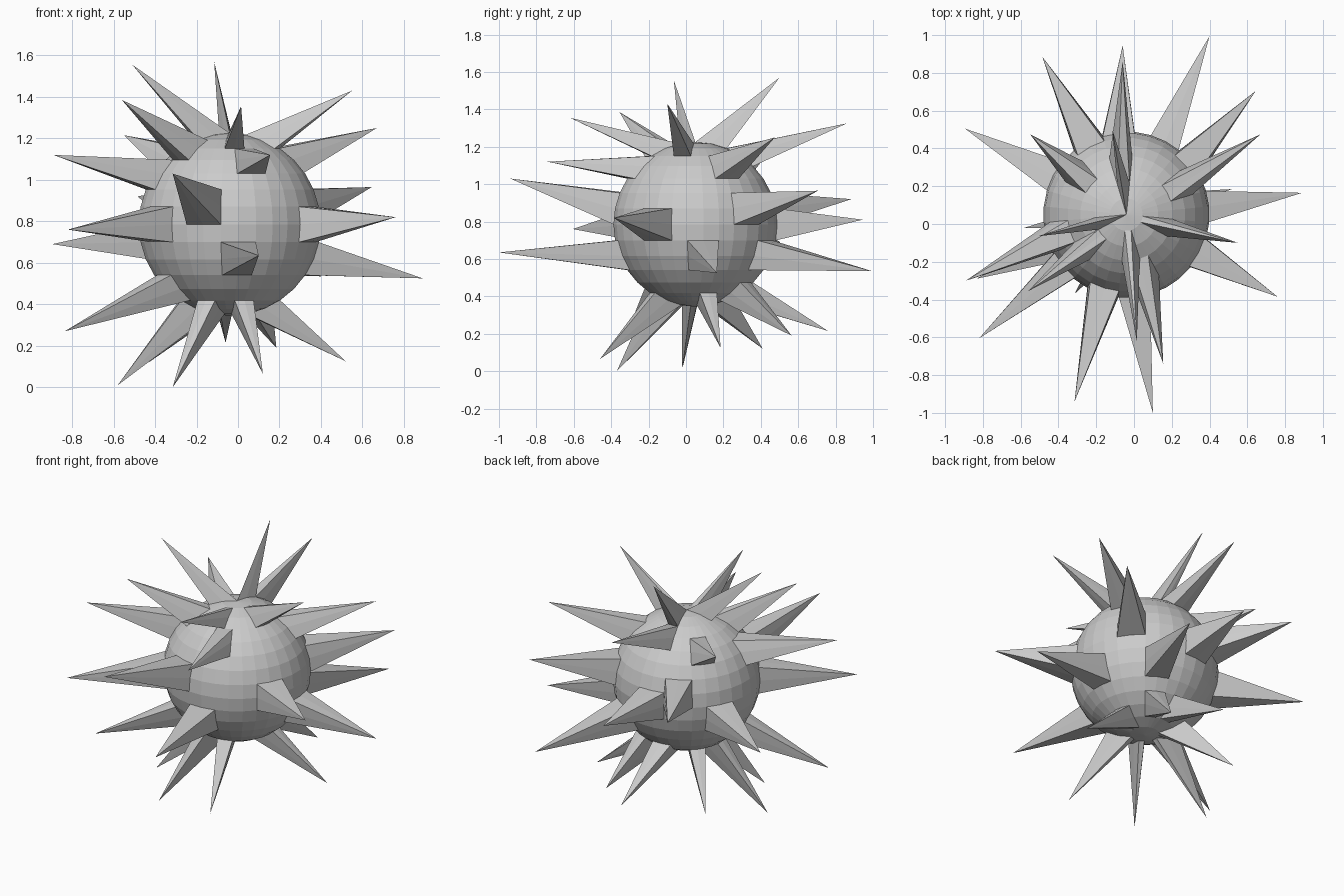
import bpy, bmesh
from math import radians, cos, sin, atan2
from mathutils import Vector, Matrix

if "Cube" in bpy.data.objects:
    bpy.data.objects.remove(bpy.data.objects["Cube"])

CENTRE = Vector((-0.04, 0.05, 0.785))
RADIUS = 0.44
STEP = 11.25          # degrees between rings and segments

# spikes: (base ring counted from the equator, tip x, tip y, tip z)
SPIKES = [
    # upper
    (7, -0.51, -0.065, 1.555), (7, -0.115, 0.50, 1.57),
    (6, 0.55, -0.10, 1.43), (6, 0.015, -0.62, 1.355),
    (5, -0.56, -0.355, 1.385), (5, -0.06, 0.86, 1.325),
    (4, 0.67, 0.475, 1.25), (4, -0.55, 0.475, 1.215),
    (4, 0.155, -0.74, 1.12), (3, -0.89, -0.30, 1.12),
    # middle
    (1, -0.315, -0.94, 1.03), (1, 0.645, 0.705, 0.965),
    (1, -0.485, 0.885, 0.92), (0, 0.76, -0.385, 0.82),
    (0, -0.06, 0.945, 0.81), (0, -0.82, -0.605, 0.76),
    (-1, -0.895, 0.505, 0.69), (-2, 0.10, -1.0, 0.635),
    (-2, 0.40, 0.995, 0.535), (-2, 0.89, 0.165, 0.525),
    # lower
    (-4, -0.835, -0.29, 0.27), (-5, -0.06, 0.76, 0.215),
    (-5, 0.185, 0.565, 0.19), (-6, 0.52, 0.185, 0.125),
    (-6, -0.43, 0.41, 0.12), (-6, 0.12, -0.46, 0.065),
    (-6, -0.315, -0.37, 0.0), (-6, -0.58, -0.02, 0.01),
]

# ball, turned half a segment
bm = bmesh.new()
bmesh.ops.create_uvsphere(bm, u_segments=32, v_segments=16, radius=RADIUS,
                          matrix=Matrix.Rotation(radians(STEP / 2), 4, 'Z'))
rest = {v: v.co.copy() for v in bm.verts}


def base_vertex(ring, offset):
    el = radians(ring * STEP)
    az = atan2(offset.y, offset.x)
    target = Vector((cos(el) * cos(az), cos(el) * sin(az), sin(el))) * RADIUS
    return min(rest, key=lambda v: (rest[v] - target).length)


# pull one vertex of the ball out into each spike
for ring, x, y, z in SPIKES:
    offset = Vector((x, y, z)) - CENTRE
    v = base_vertex(ring, offset)
    del_free = [f for f in v.link_faces if len(f.verts) == 4]
    v.co = offset
    # crease from tip to each base corner
    for f in del_free:
        loop = next(l for l in f.loops if l.vert == v)
        bmesh.utils.face_split(f, v, loop.link_loop_next.link_loop_next.vert)
    del rest[v]

bmesh.ops.recalc_face_normals(bm, faces=bm.faces)
bmesh.ops.translate(bm, verts=bm.verts, vec=CENTRE)
mesh = bpy.data.meshes.new("spiky_ball")
bm.to_mesh(mesh)
bm.free()
bpy.context.collection.objects.link(bpy.data.objects.new("spiky_ball", mesh))
